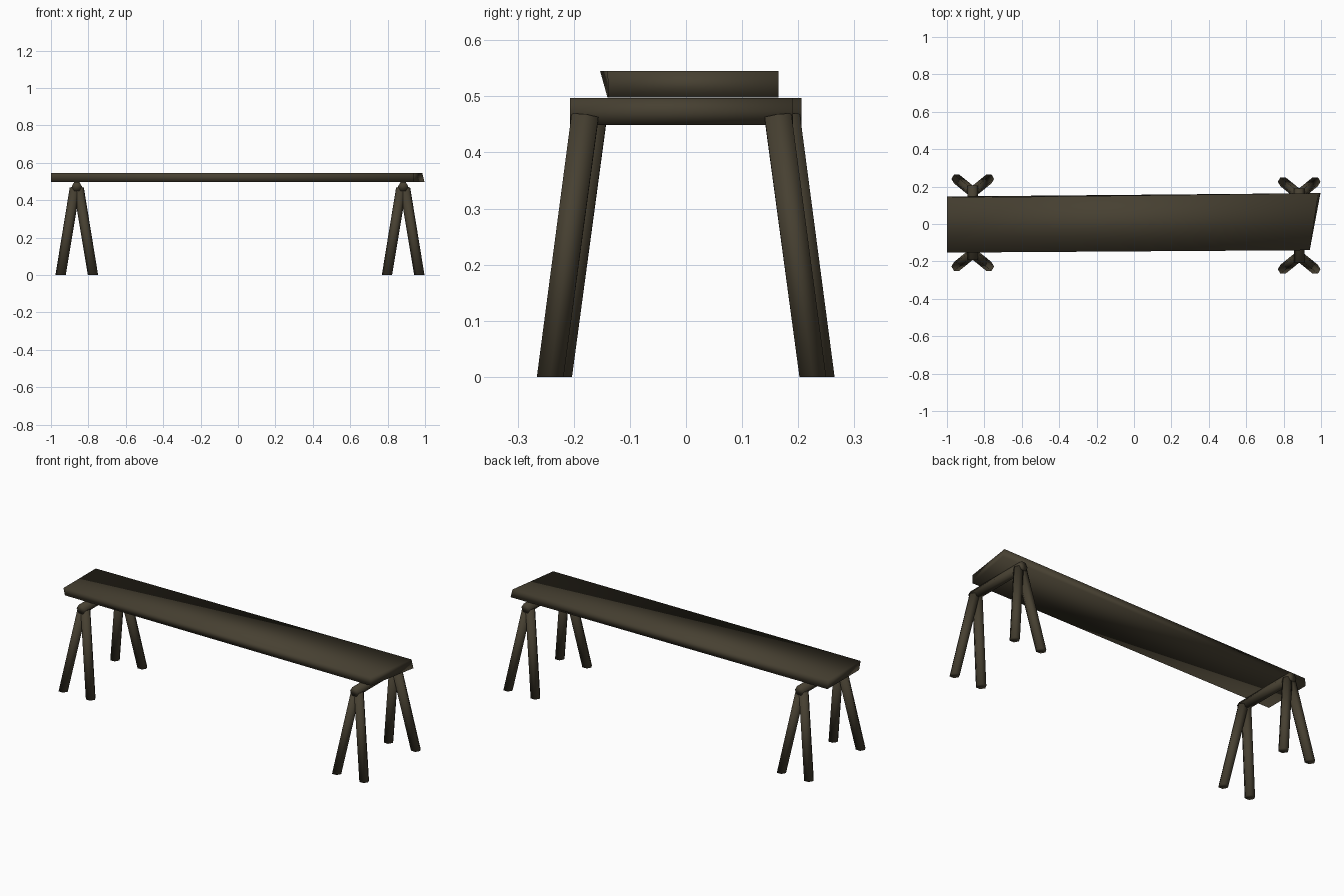
import bpy, bmesh, math
from mathutils import Vector

if "Cube" in bpy.data.objects:
    bpy.data.objects.remove(bpy.data.objects["Cube"])

wood = bpy.data.materials.new("dark wood")
wood.diffuse_color = (0.062, 0.051, 0.031, 1)
wood.use_nodes = True
wood.node_tree.nodes["Principled BSDF"].inputs["Base Color"].default_value = wood.diffuse_color


def loft(name, low, high):
    """Closed solid between two matching rings of points."""
    bm = bmesh.new()
    a = [bm.verts.new(p) for p in low]
    b = [bm.verts.new(p) for p in high]
    n = len(a)
    for i in range(n):
        j = (i + 1) % n
        bm.faces.new((a[i], a[j], b[j], b[i]))
    bm.faces.new(a[::-1])
    bm.faces.new(b)
    bmesh.ops.recalc_face_normals(bm, faces=bm.faces[:])
    for f in bm.faces:
        f.smooth = True
    me = bpy.data.meshes.new(name)
    bm.to_mesh(me)
    bm.free()
    me.materials.append(wood)
    ob = bpy.data.objects.new(name, me)
    bpy.context.collection.objects.link(ob)
    return ob


R = 0.0275
HEX = [(R * math.cos(math.pi * k / 3), R * math.sin(math.pi * k / 3)) for k in range(6)]

# rough-cut plank, slightly crooked
loft("seat_plank",
     [(-1, -.14, .498), (.94, -.138, .498), (.997, .165, .498), (-1, .147, .498)],
     [(-1, -.153, .545), (.94, -.14, .545), (.985, .165, .545), (-1, .14, .545)])

# two trestles: hexagonal crossbar and four splayed legs each
for side, cx, cy in (("left", -.862, .007), ("right", .883, -.008)):
    loft(side + "_crossbar",
         [(cx + u, cy - .1985, .473 + v) for u, v in HEX],
         [(cx + u, cy + .1985, .473 + v) for u, v in HEX])
    for sx in (-1, 1):
        for sy in (-1, 1):
            foot = Vector((cx + sx * .0865, cy + sy * .234, 0))
            top = Vector((cx + sx * .010, cy + sy * .172, .464))
            d = top - foot
            # foot cut level with the ground, top cut square to the leg
            loft(f"{side}_leg_{'outer' if sx * cx > 0 else 'inner'}_{'front' if sy < 0 else 'back'}",
                 [foot + Vector((u, v, 0)) for u, v in HEX],
                 [top + Vector((u, v, -(u * d.x + v * d.y) / d.z)) for u, v in HEX])
